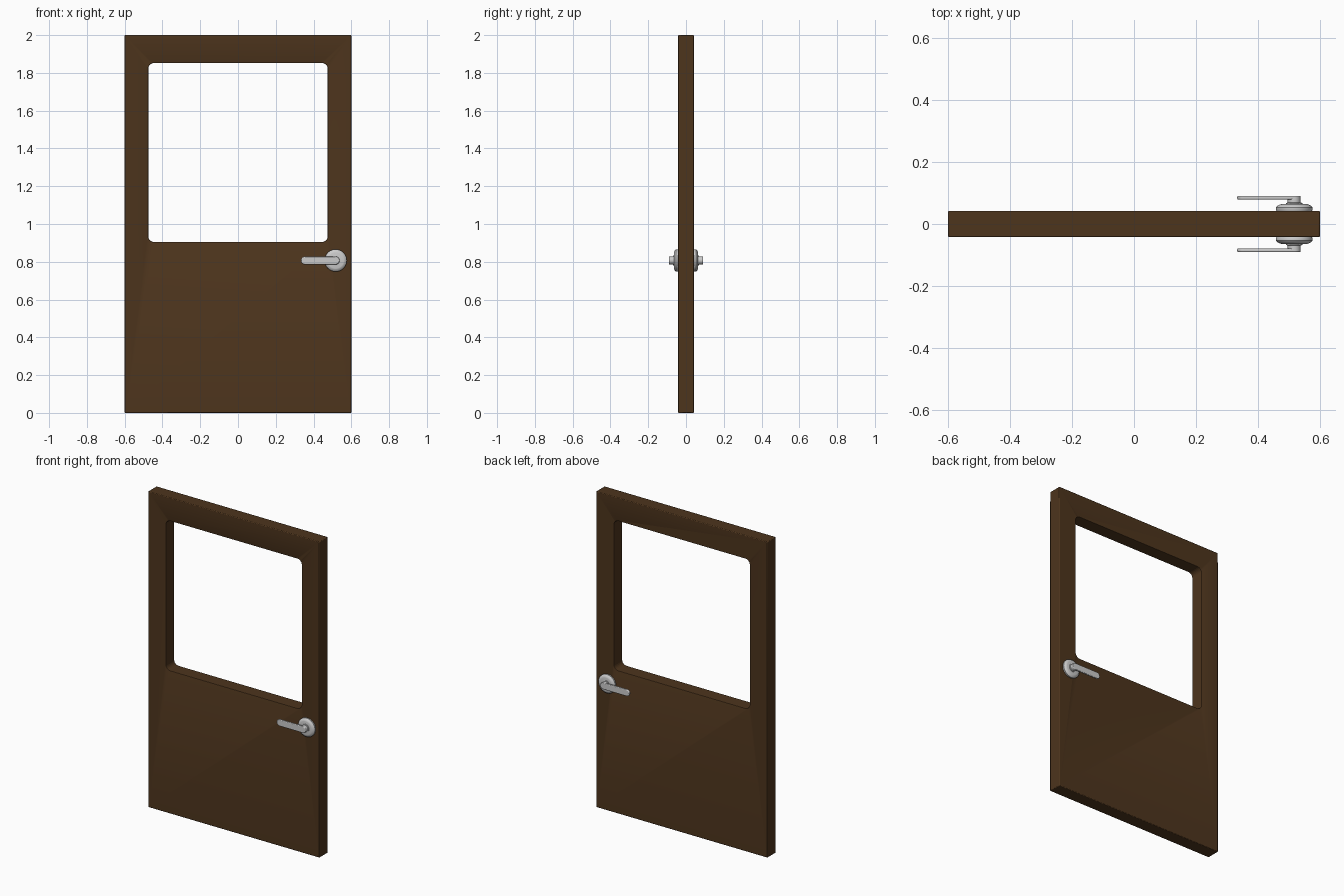
import bpy, bmesh, math
from mathutils import Matrix, Vector

if "Cube" in bpy.data.objects:
    bpy.data.objects.remove(bpy.data.objects["Cube"])


def material(name, rgb):
    m = bpy.data.materials.new(name)
    m.diffuse_color = (*rgb, 1)
    m.use_nodes = True
    m.node_tree.nodes["Principled BSDF"].inputs["Base Color"].default_value = m.diffuse_color
    return m


def add_object(name, bm, mat=None):
    bmesh.ops.recalc_face_normals(bm, faces=bm.faces)
    me = bpy.data.meshes.new(name)
    bm.to_mesh(me)
    bm.free()
    ob = bpy.data.objects.new(name, me)
    bpy.context.collection.objects.link(ob)
    if mat:
        me.materials.append(mat)
    return ob


def bevel(ob, width, segments):
    b = ob.modifiers.new("bevel", "BEVEL")
    b.width, b.segments = width, segments
    b.limit_method, b.angle_limit = "ANGLE", math.radians(40)


def smooth(ob):
    bpy.ops.object.select_all(action="DESELECT")
    ob.select_set(True)
    bpy.context.view_layer.objects.active = ob
    bpy.ops.object.shade_smooth_by_angle(angle=math.radians(35))


def rounded_outline(x0, x1, z0, z1, r, n):
    """Points of a rounded rectangle in the xz plane."""
    corners = [(x1 - r, z1 - r), (x0 + r, z1 - r), (x0 + r, z0 + r), (x1 - r, z0 + r)]
    return [(cx + r * math.cos(a), cz + r * math.sin(a))
            for k, (cx, cz) in enumerate(corners)
            for a in [(k + i / n) * math.pi / 2 for i in range(n + 1)]]


def prism(points, y0, y1):
    """Extrude an xz outline from y0 to y1."""
    bm = bmesh.new()
    face = bm.faces.new([bm.verts.new((x, y0, z)) for x, z in points])
    ext = bmesh.ops.extrude_face_region(bm, geom=[face])["geom"]
    bmesh.ops.translate(bm, vec=(0, y1 - y0, 0),
                        verts=[g for g in ext if isinstance(g, bmesh.types.BMVert)])
    bmesh.ops.remove_doubles(bm, verts=bm.verts, dist=1e-5)
    return bm


def lathe(profile, x, z, side, steps=40):
    """Spin a (radius, y) profile around a y axis through (x, z)."""
    bm = bmesh.new()
    vs = [bm.verts.new((x + r, side * y, z)) for r, y in profile]
    es = [bm.edges.new(p) for p in zip(vs, vs[1:])]
    bmesh.ops.spin(bm, geom=vs + es, cent=(x, 0, z), axis=(0, 1, 0),
                   angle=math.tau, steps=steps)
    bmesh.ops.remove_doubles(bm, verts=bm.verts, dist=1e-5)
    return bm


T = 0.0425            # half thickness of the door
HX, HZ = 0.517, 0.807  # handle axis
wood = material("dark_wood", (0.075, 0.035, 0.012))

# Door slab with a rounded window opening
door = add_object("door_panel",
                  prism([(-0.6, 0), (0.6, 0), (0.6, 2), (-0.6, 2)], -T, T), wood)
cutter = add_object("window_cutter",
                    prism(rounded_outline(-0.475, 0.475, 0.905, 1.852, 0.03, 6), -0.2, 0.2))
cutter.hide_render = True
cut = door.modifiers.new("window", "BOOLEAN")
cut.object, cut.operation, cut.solver = cutter, "DIFFERENCE", "EXACT"
bevel(door, 0.004, 2)
smooth(door)

# Handle set on each face
for label, s in (("front", -1), ("back", 1)):
    rosette = add_object(label + "_rosette", lathe(
        [(0, T - 0.003), (0.056, T - 0.003), (0.059, 0.046), (0.059, 0.053),
         (0.055, 0.058), (0.046, 0.063), (0.042, 0.064), (0, 0.064)], HX, HZ, s))
    smooth(rosette)

    neck = add_object(label + "_handle_neck", lathe(
        [(0, 0.06), (0.026, 0.06), (0.026, 0.068), (0.021, 0.069),
         (0.021, 0.085), (0, 0.085)], HX, HZ, s))
    smooth(neck)

    # Flat lever with round ends, pointing inwards
    lever = add_object(label + "_lever", prism(
        rounded_outline(0.333, HX + 0.021, HZ - 0.021, HZ + 0.021, 0.021, 10),
        s * 0.079, s * 0.091))
    bevel(lever, 0.004, 3)
    smooth(lever)
